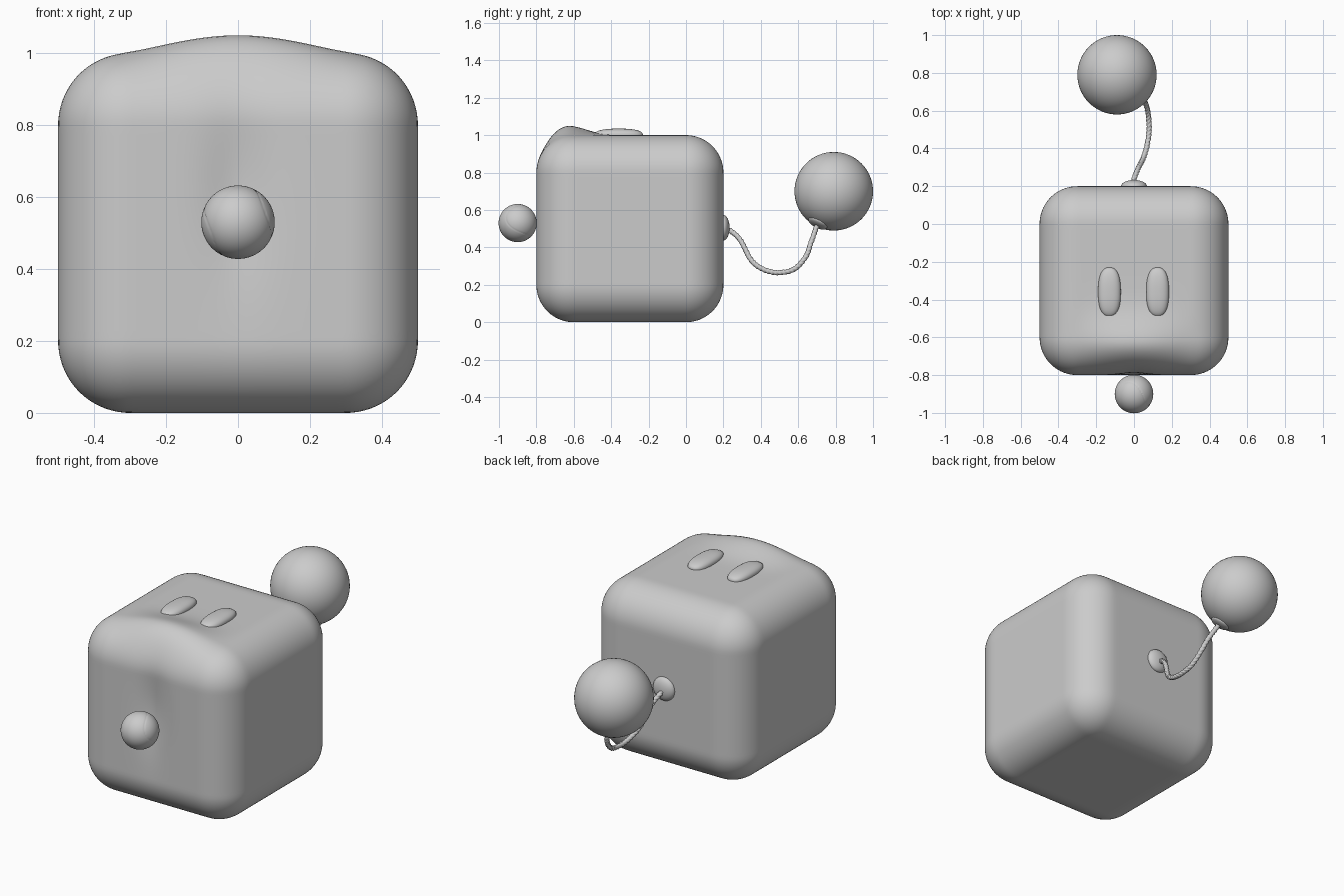
import bpy, bmesh, math
from mathutils import Vector

cube = bpy.data.objects.get("Cube")
if cube:
    bpy.data.objects.remove(cube)

grey = bpy.data.materials.new("plain grey")
grey.use_nodes = True
COLOUR = (0.6, 0.6, 0.6, 1)
grey.diffuse_color = COLOUR
grey.node_tree.nodes["Principled BSDF"].inputs["Base Color"].default_value = COLOUR


def finish(bm, name):
    """Turn a bmesh into a smooth grey object."""
    bmesh.ops.recalc_face_normals(bm, faces=bm.faces)
    mesh = bpy.data.meshes.new(name)
    bm.to_mesh(mesh)
    bm.free()
    mesh.materials.append(grey)
    for p in mesh.polygons:
        p.use_smooth = True
    obj = bpy.data.objects.new(name, mesh)
    bpy.context.collection.objects.link(obj)
    return obj


def ball(name, centre, size, axis=None, shape=None, segments=48):
    """Sphere scaled by size, its z turned to axis, optionally reshaped."""
    bm = bmesh.new()
    bmesh.ops.create_uvsphere(bm, u_segments=segments, v_segments=segments // 2, radius=1)
    for v in bm.verts:
        if shape:
            v.co = shape(v.co)
        v.co = v.co * Vector(size)
        if axis:
            v.co.rotate(Vector(axis).to_track_quat("Z", "Y"))
        v.co += Vector(centre)
    return finish(bm, name)


def bell(t):
    return math.exp(-t * t)


# Body: rounded box with a raised brow and a hollow down the front
ROUND = 0.2
CORE = 0.5 - ROUND
bm = bmesh.new()
bmesh.ops.create_cube(bm, size=1)
bmesh.ops.subdivide_edges(bm, edges=bm.edges, cuts=47, use_grid_fill=True)
for v in bm.verts:
    inner = Vector([max(-CORE, min(CORE, c)) for c in v.co])
    outward = (v.co - inner).normalized()
    p = inner + outward * ROUND + Vector((0, -0.3, 0.5))
    across = max(0, math.cos(min(abs(p.x) / 0.33, 1) * math.pi / 2)) ** 1.3
    brow = 0.05 * across * bell((p.y + 0.62) / 0.13) * bell(max(0, 0.98 - p.z) / 0.1)
    p += Vector((0, -0.25, 1)) * brow
    if p.y < -0.6:
        p.y += 0.028 * bell(p.x / 0.09) * bell((p.z - 0.6) / 0.24)
    v.co = p
finish(bm, "body")


# Eyes: soft pills lying on the top
def pill(co):
    n = sum(abs(c) ** 2.5 for c in co) ** (1 / 2.5)
    return co / n


for side, x in (("left", 0.125), ("right", -0.13)):
    ball(side + "_eye", (x, -0.36, 1.0), (0.06, 0.13, 0.035), shape=pill)


# Nose: ball with a fine curved seam
def seam(co):
    a = 0.35
    x = co.x * math.cos(a) + co.z * math.sin(a)
    z = co.z * math.cos(a) - co.x * math.sin(a)
    return co * (1 - 0.02 * bell((co.y + x * x - z * z) / 0.04))


ball("nose", (0, -0.9, 0.53), (0.102, 0.102, 0.102), shape=seam, segments=128)

# Tail: mount, ball and collar
ball("tail_mount", (0, 0.2, 0.505), (0.068, 0.068, 0.033), axis=(0, 1, 0))
centre = Vector((-0.09, 0.79, 0.7))
ball("tail_ball", centre, (0.21, 0.21, 0.21), segments=64)
drop = Vector((0.07, -0.09, -0.18)).normalized()
collar = centre + drop * 0.203
ball("tail_collar", collar, (0.055, 0.055, 0.018), axis=drop)

# Tail rope: twisted strands swept along a hanging path
path = [Vector(p) for p in (
    (0, 0.19, 0.505), (0, 0.235, 0.49), (0.02, 0.29, 0.44), (0.05, 0.35, 0.33),
    (0.07, 0.42, 0.28), (0.08, 0.5, 0.265), (0.075, 0.58, 0.285),
    (0.06, 0.64, 0.35), (0.03, 0.67, 0.43))] + [collar]
ends = [path[0]] + path + [path[-1]]
STEPS, SIDES, STRANDS = 24, 18, 3
points = []
for a, b, c, d in zip(ends, ends[1:], ends[2:], ends[3:]):
    for i in range(STEPS):
        t = i / STEPS
        points.append(0.5 * (2 * b + (c - a) * t + (2 * a - 5 * b + 4 * c - d) * t ** 2
                             + (3 * b - a - 3 * c + d) * t ** 3))
points.append(collar)

bm = bmesh.new()
rings = []
length = 0
side = Vector((1, 0, 0))
for i, p in enumerate(points):
    along = (points[min(i + 1, len(points) - 1)] - points[max(i - 1, 0)]).normalized()
    side = (side - along * side.dot(along)).normalized()
    up = along.cross(side)
    if i:
        length += (p - points[i - 1]).length
    ring = []
    for k in range(SIDES):
        a = 2 * math.pi * k / SIDES
        r = 0.0105 + 0.004 * abs(math.cos(STRANDS / 2 * (a - length * 95)))
        ring.append(bm.verts.new(p + (side * math.cos(a) + up * math.sin(a)) * r))
    rings.append(ring)
for lower, upper in zip(rings, rings[1:]):
    for k in range(SIDES):
        n = (k + 1) % SIDES
        bm.faces.new((lower[k], lower[n], upper[n], upper[k]))
bm.faces.new(rings[0])
bm.faces.new(rings[-1])
finish(bm, "tail_rope")
